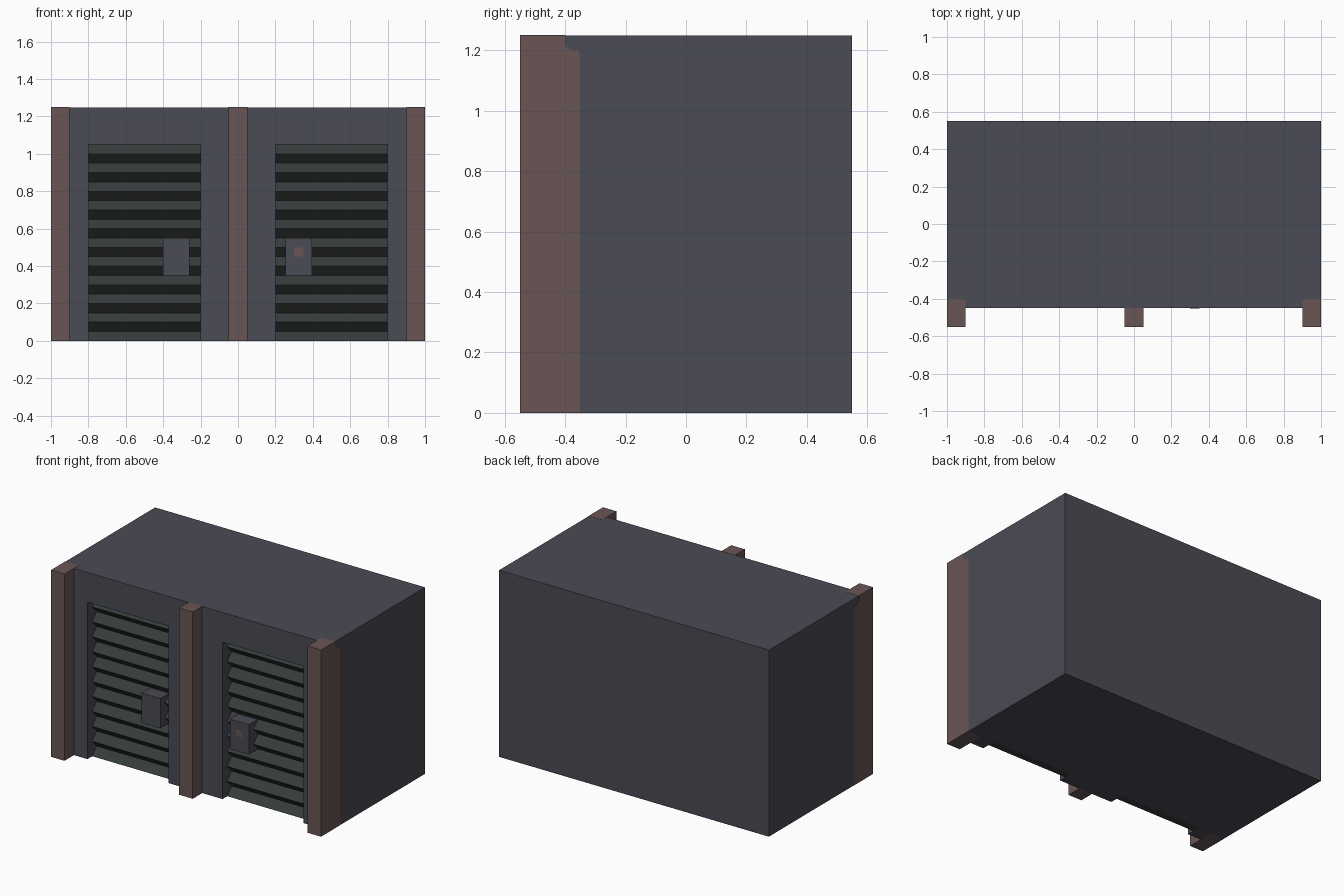
import bpy, bmesh
from mathutils import Vector

if "Cube" in bpy.data.objects:
    bpy.data.objects.remove(bpy.data.objects["Cube"])


def material(name, rgb):
    m = bpy.data.materials.new(name)
    m.diffuse_color = (*rgb, 1)
    m.use_nodes = True
    m.node_tree.nodes["Principled BSDF"].inputs["Base Color"].default_value = m.diffuse_color
    return m


GREY = material("slate_grey", (0.069, 0.069, 0.090))
BROWN = material("dull_brown", (0.141, 0.093, 0.089))
GREEN = material("dark_green", (0.036, 0.045, 0.043))


def finish(name, bm, mat):
    bmesh.ops.recalc_face_normals(bm, faces=bm.faces)
    me = bpy.data.meshes.new(name)
    bm.to_mesh(me)
    bm.free()
    ob = bpy.data.objects.new(name, me)
    bpy.context.collection.objects.link(ob)
    me.materials.append(mat)
    return ob


def box(name, x, y, z, mat):
    bm = bmesh.new()
    bmesh.ops.create_cube(bm, size=1)
    for v in bm.verts:
        v.co = Vector([r[0] if c < 0 else r[1] for c, r in zip(v.co, (x, y, z))])
    return finish(name, bm, mat)


def extrude_x(name, profile, x0, x1, mat):
    """Extrude a (y, z) outline along x."""
    bm = bmesh.new()
    face = bm.faces.new([bm.verts.new((x0, y, z)) for y, z in profile])
    res = bmesh.ops.extrude_face_region(bm, geom=[face])
    moved = [g for g in res["geom"] if isinstance(g, bmesh.types.BMVert)]
    bmesh.ops.translate(bm, verts=moved, vec=(x1 - x0, 0, 0))
    return finish(name, bm, mat)


# Main block with two door recesses cut into the front
body = box("body", (-0.999, 0.999), (-0.45, 0.55), (0, 1.249), GREY)
doors = {"left": (-0.8, -0.2), "right": (0.2, 0.8)}
for side, (x0, x1) in doors.items():
    cutter = box("cutter", (x0, x1), (-0.6, -0.35), (-0.2, 1.05), GREY)
    cutter.hide_render = True
    mod = body.modifiers.new("recess", "BOOLEAN")
    mod.operation, mod.solver, mod.object = "DIFFERENCE", "EXACT", cutter
    bpy.context.view_layer.objects.active = body
    bpy.ops.object.modifier_apply(modifier=mod.name)
    bpy.data.objects.remove(cutter)

# Ridged roller shutters
ridges = [(-0.40 if i % 2 == 0 else -0.352, i * 0.05) for i in range(22)]
ridges += [(-0.34, 1.05), (-0.34, 0.001)]
for side, (x0, x1) in doors.items():
    extrude_x(side + "_shutter", ridges, x0, x1, GREEN)

# Corner posts, slightly proud of the body sides, and the middle post
post = [(-0.55, 0), (-0.35, 0), (-0.35, 1.185), (-0.357, 1.2), (-0.38, 1.2),
        (-0.4, 1.215), (-0.4, 1.25), (-0.55, 1.25)]
extrude_x("left_post", post, -1, -0.9, BROWN)
extrude_x("right_post", post, 0.9, 1, BROWN)
box("middle_post", (-0.05, 0.05), (-0.55, -0.449), (0, 1.25), BROWN)

# Lock boxes and the button plate
box("left_lock_box", (-0.4, -0.26), (-0.45, -0.36), (0.35, 0.55), GREY)
box("right_lock_box", (0.255, 0.395), (-0.45, -0.36), (0.35, 0.55), GREY)
box("button", (0.30, 0.35), (-0.452, -0.449), (0.45, 0.5), BROWN)
